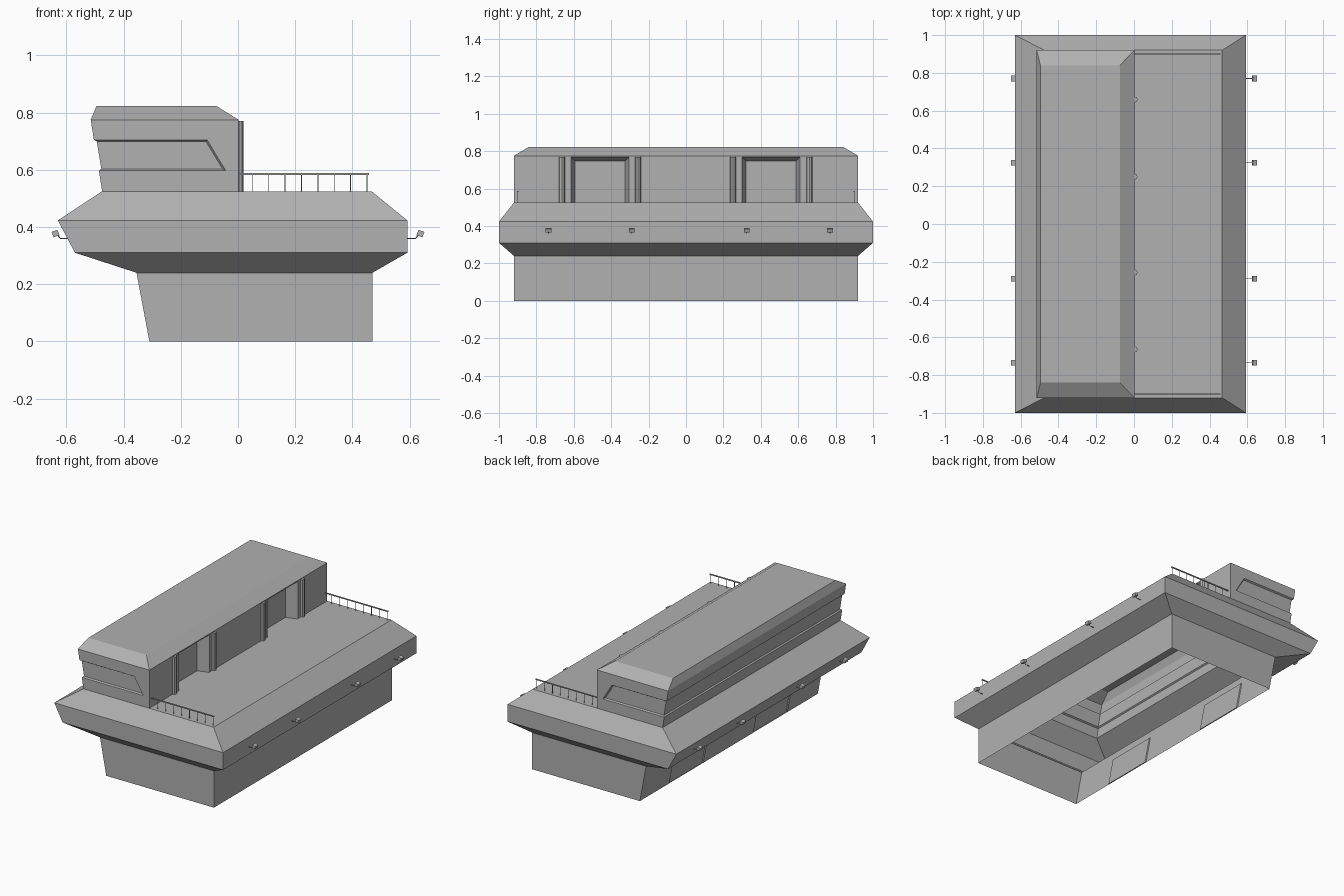
import bpy, bmesh, math
from mathutils import Matrix, Vector

if "Cube" in bpy.data.objects:
    bpy.data.objects.remove(bpy.data.objects["Cube"])

DOORS = (-0.46, 0.455)
HULL_DOORS = (-0.43, 0.44)

grey = bpy.data.materials.new("dark_grey")
grey.diffuse_color = (0.44, 0.44, 0.44, 1)
grey.use_nodes = True
grey.node_tree.nodes["Principled BSDF"].inputs["Base Color"].default_value = grey.diffuse_color


def finish(bm, name):
    bmesh.ops.remove_doubles(bm, verts=bm.verts[:], dist=1e-5)
    bmesh.ops.recalc_face_normals(bm, faces=bm.faces[:])
    me = bpy.data.meshes.new(name)
    bm.to_mesh(me)
    bm.free()
    me.materials.append(grey)
    ob = bpy.data.objects.new(name, me)
    bpy.context.collection.objects.link(ob)
    return ob


def face(bm, *pts):
    bm.faces.new([bm.verts.new(p) for p in pts])


def box(bm, centre, size, rot_y=0.0):
    m = (Matrix.Translation(centre) @ Matrix.Rotation(rot_y, 4, 'Y')
         @ Matrix.Diagonal((*size, 1)))
    bmesh.ops.create_cube(bm, size=1, matrix=m)


def rod(bm, a, b, r, sides=6):
    a, b = Vector(a), Vector(b)
    d = b - a
    m = Matrix.Translation((a + b) / 2) @ d.to_track_quat('Z', 'Y').to_matrix().to_4x4()
    bmesh.ops.create_cone(bm, cap_ends=True, segments=sides, radius1=r,
                          radius2=r, depth=d.length, matrix=m)


def rect(x0, x1, y, z):
    return [(x0, -y, z), (x1, -y, z), (x1, y, z), (x0, y, z)]


def wall(bm, p, centres, z0, z1, hw, top, depth, taper):
    """Long wall with two tapered door recesses; p(y, z, d) places a point d deep."""
    y = -0.92
    for c in centres:
        a, b, ai, bi, ti = c - hw, c + hw, c - hw + taper, c + hw - taper, top - taper
        face(bm, p(y, z0, 0), p(a, z0, 0), p(a, z1, 0), p(y, z1, 0))
        face(bm, p(a, top, 0), p(b, top, 0), p(b, z1, 0), p(a, z1, 0))
        face(bm, p(a, z0, 0), p(ai, z0, depth), p(ai, ti, depth), p(a, top, 0))
        face(bm, p(bi, z0, depth), p(b, z0, 0), p(b, top, 0), p(bi, ti, depth))
        face(bm, p(a, top, 0), p(ai, ti, depth), p(bi, ti, depth), p(b, top, 0))
        face(bm, p(ai, z0, depth), p(bi, z0, depth), p(bi, ti, depth), p(ai, ti, depth))
        face(bm, p(a, z0, 0), p(b, z0, 0), p(bi, z0, depth), p(ai, z0, depth))
        y = b
    face(bm, p(y, z0, 0), p(0.92, z0, 0), p(0.92, z1, 0), p(y, z1, 0))


# Hull: stacked rectangular rings, open below and under the cabin
bm = bmesh.new()
rings = [rect(-0.31, 0.47, 0.92, 0), rect(-0.355, 0.47, 0.92, 0.24),
         rect(-0.57, 0.592, 1.0, 0.31), rect(-0.63, 0.592, 1.0, 0.423),
         rect(-0.475, 0.467, 0.92, 0.525)]
for k in range(4):
    for i in range(4):
        if (k, i) == (0, 3):
            continue  # this wall carries the lower doors
        j = (i + 1) % 4
        face(bm, rings[k][i], rings[k][j], rings[k + 1][j], rings[k + 1][i])
wall(bm, lambda y, z, d: (-0.31 - 0.1875 * z + d, y, z), HULL_DOORS, 0, 0.24,
     0.175, 0.185, 0.007, 0.002)
face(bm, *rect(0, 0.467, 0.92, 0.525))
finish(bm, "hull")

# Cabin: end walls with a recessed window band wrapping the rear
bm = bmesh.new()
A, B, E, F = (-0.475, 0.525), (0.002, 0.525), (0.002, 0.775), (-0.515, 0.775)
W = [(-0.504, 0.705), (-0.108, 0.705), (-0.043, 0.597), (-0.4865, 0.597)]
V = [(-0.494, 0.699), (-0.112, 0.699), (-0.054, 0.603), (-0.478, 0.603)]


def at(p, y):
    return (p[0], y, p[1])


for s in (-1, 1):
    for loop in ((A, B, W[2], W[3]), (B, E, W[1], W[2]), (E, F, W[0], W[1])):
        face(bm, *[at(p, s * 0.92) for p in loop])
    face(bm, *[at(p, s * 0.91) for p in V])
    for i in range(3):
        face(bm, at(W[i], s * 0.92), at(W[i + 1], s * 0.92),
             at(V[i + 1], s * 0.91), at(V[i], s * 0.91))
rear = [(A, .92), (W[3], .92), (V[3], .91), (V[0], .91), (W[0], .92), (F, .92)]
for (p, yp), (q, yq) in zip(rear, rear[1:]):
    face(bm, at(p, -yp), at(p, yp), at(q, yq), at(q, -yq))

# Cabin deck-side wall with door niches
wall(bm, lambda y, z, d: (0.002 - d, y, z), DOORS, 0.525, 0.775,
     0.155, 0.768, 0.07, 0.022)

# Cabin chamfered roof
lo, hi = rect(-0.515, 0.002, 0.92, 0.775), rect(-0.495, -0.075, 0.84, 0.823)
for i in range(4):
    j = (i + 1) % 4
    face(bm, lo[i], lo[j], hi[j], hi[i])
face(bm, *hi)
finish(bm, "cabin")

# Door pillars
bm = bmesh.new()
for c in DOORS:
    for s in (-1, 1):
        rod(bm, (0.003, c + s * 0.204, 0.525), (0.003, c + s * 0.204, 0.77), 0.016, 8)
        box(bm, (0, c + s * 0.165, 0.647), (0.01, 0.012, 0.243))
finish(bm, "door_pillars")

# Deck railings
bm = bmesh.new()
for y in (-0.9, 0.9):
    box(bm, (0.23, y, 0.585), (0.455, 0.007, 0.006))
    for i in range(8):
        x = 0.05 + i * 0.0573
        rod(bm, (x, y, 0.525), (x, y, 0.584), 0.0017)
finish(bm, "railings")

# Side lamps on bent brackets, faces tilted down
bm = bmesh.new()
for s, wx in ((-1, 0.592), (1, 0.588)):
    for y in (-0.735, -0.29, 0.325, 0.77):
        rod(bm, (s * wx, y, 0.36), (s * 0.622, y, 0.36), 0.002)
        rod(bm, (s * 0.622, y, 0.36), (s * 0.632, y, 0.374), 0.002)
        box(bm, (s * 0.638, y, 0.377), (0.022, 0.03, 0.02), s * math.radians(20))
finish(bm, "side_lamps")
